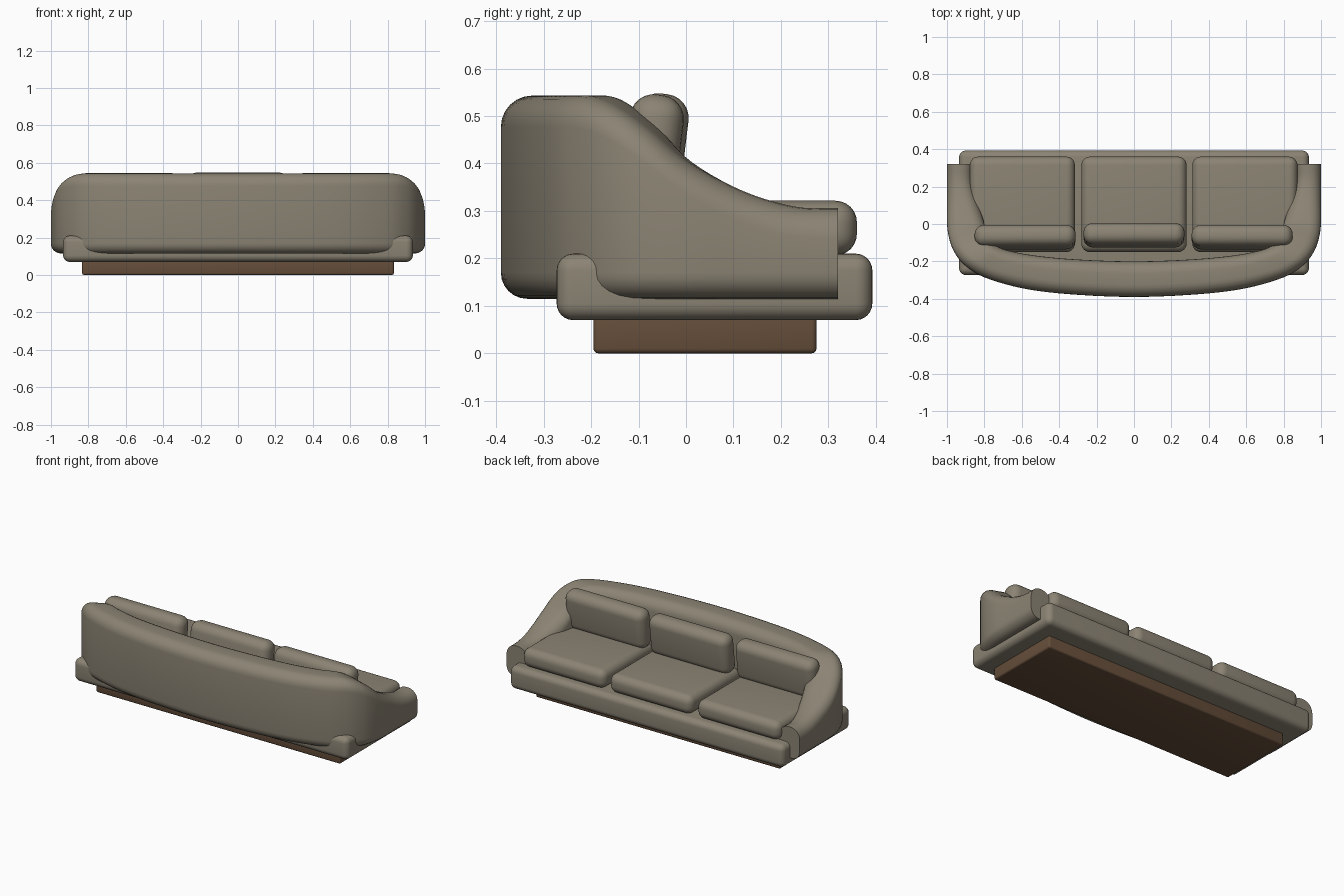
import bpy, bmesh, math
from mathutils import Vector

if "Cube" in bpy.data.objects:
    bpy.data.objects.remove(bpy.data.objects["Cube"])


def material(name, rgb):
    m = bpy.data.materials.new(name)
    m.diffuse_color = (*rgb, 1)
    m.use_nodes = True
    m.node_tree.nodes["Principled BSDF"].inputs["Base Color"].default_value = m.diffuse_color
    return m


FABRIC = material("taupe_fabric", (0.26, 0.23, 0.175))
WOOD = material("brown_wood", (0.13, 0.075, 0.042))


def finish(name, bm, mat):
    bmesh.ops.recalc_face_normals(bm, faces=bm.faces)
    me = bpy.data.meshes.new(name)
    bm.to_mesh(me)
    bm.free()
    me.materials.append(mat)
    ob = bpy.data.objects.new(name, me)
    bpy.context.collection.objects.link(ob)
    bpy.ops.object.select_all(action='DESELECT')
    ob.select_set(True)
    bpy.context.view_layer.objects.active = ob
    bpy.ops.object.shade_smooth_by_angle(angle=math.radians(35))
    return ob


def soft_box(name, size, loc, radius, mat=FABRIC, tilt=0, segs=6):
    bm = bmesh.new()
    bmesh.ops.create_cube(bm, size=1)
    bmesh.ops.scale(bm, vec=size, verts=bm.verts)
    bmesh.ops.bevel(bm, geom=bm.edges[:], offset=radius, segments=segs,
                    profile=0.5, affect='EDGES')
    ob = finish(name, bm, mat)
    ob.location = loc
    ob.rotation_euler.x = tilt
    return ob


# Plinth and upholstered base
soft_box("plinth", (1.666, 0.47, 0.08), (0, 0.04, 0.04), 0.01, WOOD, segs=3)
soft_box("base_frame", (1.87, 0.665, 0.14), (0, 0.06, 0.14), 0.035)

# Seat and back cushions
for label, x, y, lift in (("left", -0.597, -0.07, 0.0),
                          ("middle", 0, -0.06, 0.002),
                          ("right", 0.593, -0.07, 0.0)):
    soft_box(label + "_seat_cushion", (0.562, 0.51, 0.115), (x, 0.105, 0.264), 0.045)
    bx = x * 0.975
    soft_box(label + "_back_cushion", (0.54, 0.114, 0.245), (bx, y, 0.423 + lift),
             0.05, tilt=-0.12)

# Wraparound back and arms: outer x, y, inner x, y, top height for one half
KEYS = [Vector(k) for k in (
    (1.0, 0.32, 0.86, 0.32, 0.306),
    (1.0, 0.23, 0.862, 0.23, 0.309),
    (1.0, 0.12, 0.835, 0.12, 0.342),
    (1.0, 0.0, 0.805, 0.02, 0.402),
    (0.985, -0.09, 0.79, -0.04, 0.47),
    (0.955, -0.16, 0.765, -0.085, 0.515),
    (0.9, -0.225, 0.73, -0.12, 0.54),
    (0.8, -0.285, 0.66, -0.145, 0.543),
    (0.6, -0.343, 0.52, -0.17, 0.543),
    (0.35, -0.375, 0.3, -0.19, 0.543),
    (0.0, -0.39, 0.0, -0.2, 0.543))]
FLIP = Vector((-1, 1, -1, 1, 1))


def mirrored(k):
    return Vector([a * b for a, b in zip(k, FLIP)])


def smooth_path(keys, steps):
    pts = [keys[0] * 2 - keys[1]] + keys + [keys[-1] * 2 - keys[-2]]
    out = []
    for i in range(1, len(pts) - 2):
        a, b, c, d = pts[i - 1:i + 3]
        for s in range(steps):
            t = s / steps
            out.append((b * 2 + (c - a) * t + (a * 2 - b * 5 + c * 4 - d) * t ** 2
                        + (b * 3 - a - c * 3 + d) * t ** 3) * 0.5)
    return out + [keys[-1]]


def section(k, bottom=0.115, n=7):
    outer, inner, top = Vector((k[0], k[1])), Vector((k[2], k[3])), k[4]
    w = (inner - outer).length
    r = min(0.066, w * 0.46)
    # Corner centre across, centre height, radius, start angle
    corners = ((r, top - r, r, 180), (w - r, top - r, r, 90),
               (w - 0.03, bottom + 0.03, 0.03, 0), (0.055, bottom + 0.055, 0.055, -90))
    ring = []
    for u, z, rad, start in corners:
        for i in range(n):
            a = math.radians(start - 90 * i / (n - 1))
            p = outer.lerp(inner, (u + rad * math.cos(a)) / w)
            ring.append((p.x, p.y, z + rad * math.sin(a)))
    return ring


full = KEYS + [mirrored(k) for k in reversed(KEYS[:-1])]
bm = bmesh.new()
rings = [[bm.verts.new(p) for p in section(k)] for k in smooth_path(full, 5)]
for r0, r1 in zip(rings, rings[1:]):
    for i in range(len(r0)):
        j = (i + 1) % len(r0)
        bm.faces.new((r0[i], r0[j], r1[j], r1[i]))
bm.faces.new(rings[0])
bm.faces.new(rings[-1])
finish("wraparound_back_and_arms", bm, FABRIC)
